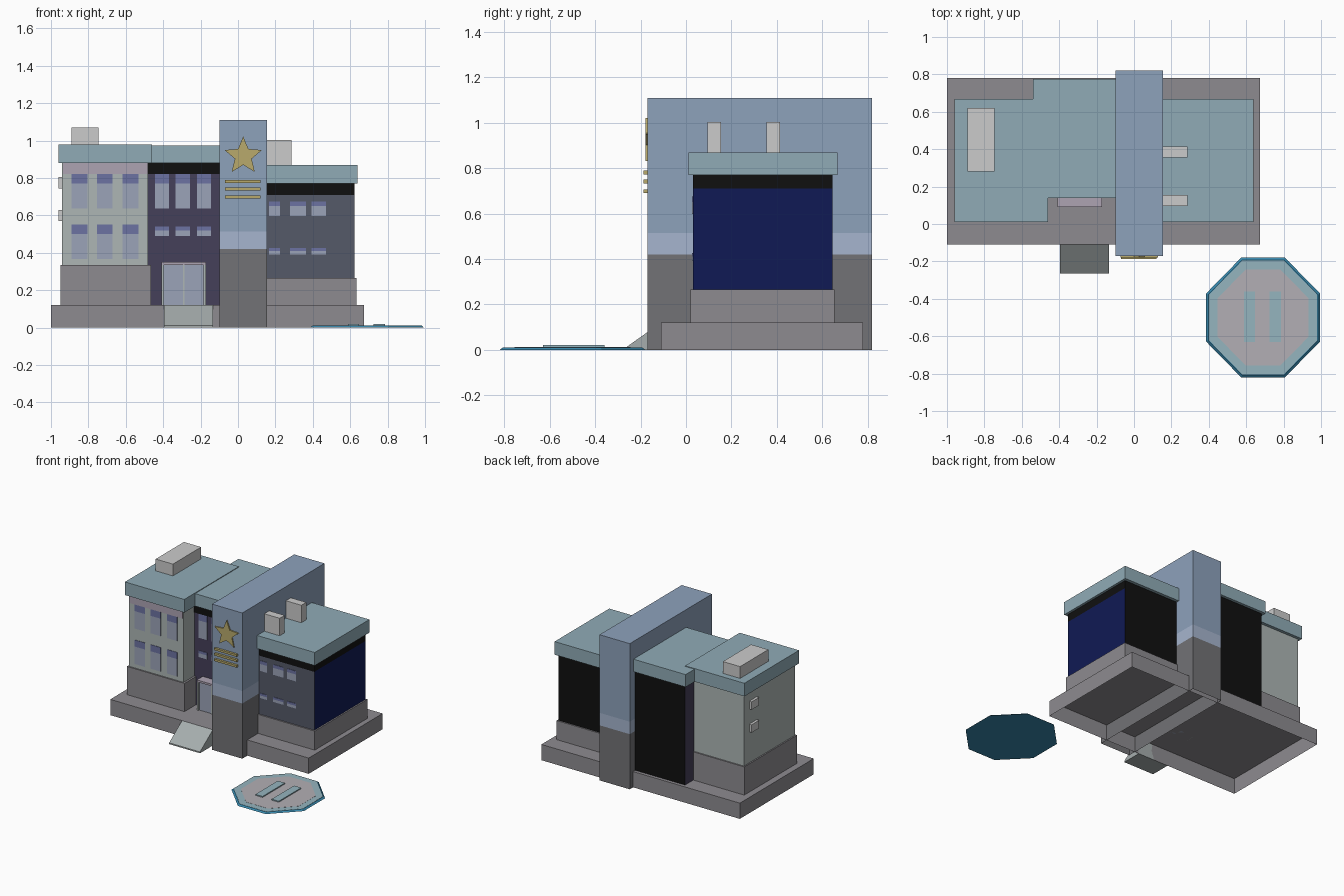
import bpy, bmesh, math
from mathutils import Vector

if "Cube" in bpy.data.objects:
    bpy.data.objects.remove(bpy.data.objects["Cube"])

MATS = {}
COLOURS = {
    "roof": (0.28, 0.41, 0.47), "tower_blue": (0.27, 0.36, 0.50), "tower_light": (0.38, 0.46, 0.62),
    "tower_base": (0.17, 0.17, 0.18), "pale_wall": (0.42, 0.47, 0.46), "lilac": (0.42, 0.37, 0.45),
    "violet": (0.06, 0.05, 0.10), "slate": (0.09, 0.10, 0.14), "navy": (0.005, 0.01, 0.09),
    "black": (0.005, 0.005, 0.005), "glass": (0.33, 0.37, 0.48), "glass_top": (0.15, 0.17, 0.36),
    "gold": (0.48, 0.40, 0.15), "pad_rim": (0.04, 0.25, 0.42), "pad_ring": (0.30, 0.46, 0.52),
    "pad_grey": (0.45, 0.43, 0.46), "ramp": (0.38, 0.42, 0.42), "stone": (0.27, 0.26, 0.28),
}
DIRS = {"front": (0, -1, 0), "back": (0, 1, 0), "left": (-1, 0, 0), "right": (1, 0, 0)}


def material(name):
    if name not in MATS:
        MATS[name] = bpy.data.materials.new(name)
        MATS[name].diffuse_color = (*COLOURS[name], 1)
    return MATS[name]


def finish(name, bm, colour=None, **sides):
    """Turn a bmesh into an object; sides recolours faces by direction."""
    bmesh.ops.recalc_face_normals(bm, faces=bm.faces)
    me = bpy.data.meshes.new(name)
    if colour:
        me.materials.append(material(colour))
    for side, col in sides.items():
        me.materials.append(material(col))
        for f in bm.faces:
            if f.normal.dot(Vector(DIRS[side])) > 0.9:
                f.material_index = len(me.materials) - 1
    bm.to_mesh(me)
    bm.free()
    ob = bpy.data.objects.new(name, me)
    bpy.context.collection.objects.link(ob)
    return ob


def box(name, x, y, z, colour=None, ends=True, **sides):
    """Box from ranges; ends=False leaves the bottom open."""
    bm = bmesh.new()
    bmesh.ops.create_cube(bm, size=1)
    for v in bm.verts:
        v.co = [r[0] if c < 0 else r[1] for c, r in zip(v.co, (x, y, z))]
    bmesh.ops.recalc_face_normals(bm, faces=bm.faces)
    if not ends:
        bm.normal_update()
        low = [f for f in bm.faces if f.normal.z < -0.9]
        bmesh.ops.delete(bm, geom=low, context='FACES_ONLY')
    return finish(name, bm, colour, **sides)


def prism(name, pts, offset, colour):
    """Extrude a closed 3D profile by an offset."""
    bm = bmesh.new()
    f = bm.faces.new([bm.verts.new(p) for p in pts])
    ext = bmesh.ops.extrude_face_region(bm, geom=[f], use_keep_orig=True)
    verts = [g for g in ext["geom"] if isinstance(g, bmesh.types.BMVert)]
    bmesh.ops.translate(bm, verts=verts, vec=offset)
    return finish(name, bm, colour)


def windows(name, columns, rows, y):
    """Flat panes with a darker head strip."""
    for x in columns:
        for z0, z1, zt in rows:
            box(name, x, (y - 0.003, y + 0.01), (z0, zt), "glass")
            box(name + "_head", x, (y - 0.003, y + 0.01), (zt, z1), "glass_top")


# base slab and entrance ramp
box("base_slab", (-1, 0.673), (-0.11, 0.78), (0, 0.12), "stone", ends=False)
prism("entrance_ramp", [(-0.395, -0.11, 0), (-0.395, -0.265, 0), (-0.395, -0.265, 0.01),
                        (-0.395, -0.11, 0.12)], (0.26, 0, 0), "ramp")

# central tower in three colour bands
for part, z, col in (("tower_foot", (0, 0.42), "tower_base"), ("tower_band", (0.42, 0.515), "tower_light"),
                     ("tower_top", (0.515, 1.11), "tower_blue")):
    box(part, (-0.10, 0.155), (-0.17, 0.82), z, col, ends=False)

# left wing
box("left_plinth", (-0.95, -0.465), (0.02, 0.655), (0.12, 0.335), "stone", ends=False)
box("left_wing", (-0.94, -0.48), (0.03, 0.645), (0.335, 0.88), "pale_wall", ends=False)
box("left_lintel_band", (-0.935, -0.485), (0.027, 0.04), (0.82, 0.88), "lilac")
box("left_roof", (-0.96, -0.46), (0.01, 0.668), (0.88, 0.98), "roof")
windows("left_window", [(-0.89, -0.805), (-0.755, -0.672), (-0.617, -0.533)],
        [(0.637, 0.82, 0.77), (0.367, 0.55, 0.50)], 0.03)
box("left_roof_vent", (-0.89, -0.745), (0.28, 0.62), (0.98, 1.07), ends=False)
for z in (0.745, 0.57):
    box("wall_air_unit", (-0.96, -0.935), (0.49, 0.58), (z, z + 0.06))

# middle block with entrance
box("middle_block", (-0.52, -0.10), (0.16, 0.755), (0.12, 0.88), "black", ends=False,
    front="violet", left="violet")
box("middle_dark_band", (-0.48, -0.10), (0.157, 0.17), (0.82, 0.88), "black")
box("middle_roof", (-0.54, -0.10), (0.14, 0.776), (0.88, 0.975), "roof")
windows("middle_window", [(-0.445, -0.37), (-0.333, -0.257), (-0.22, -0.145)],
        [(0.637, 0.82, 0.77), (0.49, 0.54, 0.52)], 0.16)

# entrance doors and frame
box("door_lintel", (-0.41, -0.17), (0.09, 0.16), (0.335, 0.35), "lilac")
for x in (-0.41, -0.185):
    box("door_jamb", (x, x + 0.015), (0.09, 0.16), (0.12, 0.335), "pale_wall")
for x in (-0.395, -0.287):
    box("door_leaf", (x, x + 0.102), (0.10, 0.16), (0.12, 0.335), "glass")
box("door_mullion", (-0.293, -0.287), (0.095, 0.16), (0.12, 0.335), "pale_wall")

# right wing
box("right_plinth", (0.15, 0.633), (0.02, 0.655), (0.12, 0.265), "stone", ends=False)
box("right_wing", (0.15, 0.622), (0.03, 0.645), (0.265, 0.71), "black", ends=False,
    front="slate", right="navy")
box("right_dark_band", (0.15, 0.622), (0.03, 0.645), (0.71, 0.77), "black", ends=False)
box("right_roof", (0.15, 0.64), (0.01, 0.668), (0.77, 0.87), "roof")
windows("right_window", [(0.167, 0.225), (0.277, 0.363), (0.393, 0.47)],
        [(0.597, 0.675, 0.65), (0.39, 0.427, 0.41)], 0.03)
for y in (0.095, 0.355):
    box("roof_duct", (0.15, 0.285), (y, y + 0.06), (0.87, 1.003), ends=False)

# star ornament and trim bars on the tower front
star = []
for i in range(10):
    a, r = math.pi / 2 + i * math.pi / 5, (0.105, 0.047)[i % 2]
    star.append((0.028 + r * math.cos(a), -0.169, 0.917 + r * math.sin(a)))
prism("star_ornament", star, (0, -0.01, 0), "gold")
for z in (0.773, 0.733, 0.69):
    box("trim_bar", (-0.07, 0.12), (-0.187, -0.168), (z, z + 0.016), "gold")


# octagonal landing pad
def octagon(s, z):
    half = [(0.117, 0.32), (0.305, 0.128)]
    quad = [(1, 1), (1, -1), (-1, -1), (-1, 1)]
    pts = []
    for i, (sx, sy) in enumerate(quad):
        for hx, hy in (half if i % 2 == 0 else half[::-1]):
            pts.append((0.69 + s * sx * hx, -0.50 + s * sy * hy, z))
    return [(x, y, z) for x, y, z in pts]


bm = bmesh.new()
low, high = ([bm.verts.new(p) for p in octagon(s, z)] for s, z in ((1, 0), (0.96, 0.01)))
bm.faces.new(low)
bm.faces.new(high)
for i in range(8):
    bm.faces.new((low[i], low[i - 1], high[i - 1], high[i]))
finish("pad_rim", bm, "pad_rim")
prism("pad_ring", octagon(0.95, 0.009), (0, 0, 0.002), "pad_ring")
prism("pad_centre", octagon(0.80, 0.009), (0, 0, 0.003), "pad_grey")
for x in (0.588, 0.725):
    box("pad_marking_bar", (x, x + 0.06), (-0.63, -0.36), (0.01, 0.02), "pad_ring")

for m in bpy.data.materials:
    if m.users and not m.is_grease_pencil:
        m.use_nodes = True
        m.node_tree.nodes["Principled BSDF"].inputs["Base Color"].default_value = m.diffuse_color
